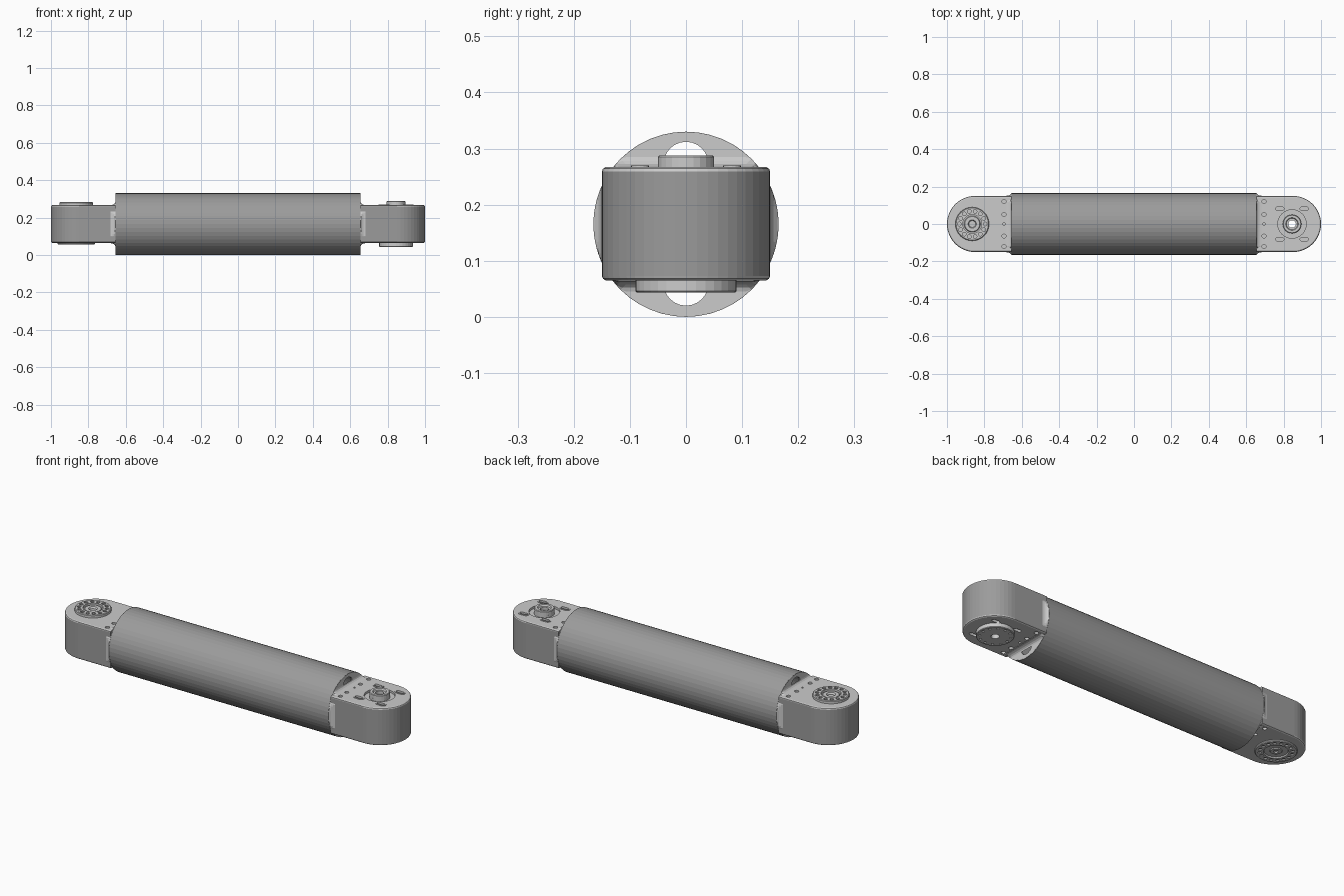
import bpy, bmesh
from math import pi, sin, cos

if "Cube" in bpy.data.objects:
    bpy.data.objects.remove(bpy.data.objects["Cube"])

CZ, R = 0.165, 0.165        # tube axis height and radius
TOP, BOT = 0.267, 0.065     # joint housing top and bottom
TAU = 2 * pi
dark = bpy.data.materials.new("dark_grey")
dark.diffuse_color = (.33, .33, .33, 1)
dark.use_nodes = True
dark.node_tree.nodes["Principled BSDF"].inputs["Base Color"].default_value = dark.diffuse_color
light = bpy.data.materials.new("light_grey")
light.diffuse_color = (.8, .8, .8, 1)
light.use_nodes = True
light.node_tree.nodes["Principled BSDF"].inputs["Base Color"].default_value = light.diffuse_color


def finish(bm, name):
    bmesh.ops.recalc_face_normals(bm, faces=bm.faces)
    me = bpy.data.meshes.new(name)
    bm.to_mesh(me)
    bm.free()
    ob = bpy.data.objects.new(name, me)
    bpy.context.collection.objects.link(ob)
    return ob


def loft(bm, loops, ring=False):
    rows = [[bm.verts.new(p) for p in l] for l in loops]
    n = len(rows[0])
    pairs = list(zip(rows, rows[1:])) + ([(rows[-1], rows[0])] if ring else [])
    for a, b in pairs:
        for i in range(n):
            bm.faces.new((a[i], a[(i + 1) % n], b[(i + 1) % n], b[i]))
    if not ring:
        bm.faces.new(rows[0])
        bm.faces.new(rows[-1])


def turn_z(bm, profile, cx, n=32):
    """Closed (radius, z) profile turned about a vertical axis."""
    loft(bm, [[(cx + r * cos(TAU * i / n), r * sin(TAU * i / n), z) for r, z in profile]
              for i in range(n)], ring=True)


def lathe(name, profile, cx, n=32):
    bm = bmesh.new()
    turn_z(bm, profile, cx, n)
    return finish(bm, name)


def circle_x(x, r, z=CZ, n=48):
    return [(x, r * cos(TAU * i / n), z + r * sin(TAU * i / n)) for i in range(n)]


def stadium(cx, cy, half, r, n=8):
    pts = [(half + r * cos(a), r * sin(a)) for a in [-pi / 2 + pi * i / n for i in range(n + 1)]]
    return [(cx + x, cy + y) for x, y in pts + [(-x, -y) for x, y in pts]]


def prism(bm, outline, z0, z1):
    loft(bm, [[(x, y, z) for x, y in outline] for z in (z0, z1)])


def disc(cx, cy, r, n=12):
    return [(cx + r * cos(TAU * i / n), cy + r * sin(TAU * i / n)) for i in range(n)]


def cut(ob, bm):
    cutter = finish(bm, "cutter")
    cutter.hide_render = True
    m = ob.modifiers.new("cut", 'BOOLEAN')
    m.operation, m.solver, m.object = 'DIFFERENCE', 'EXACT', cutter
    bpy.context.view_layer.objects.active = ob
    bpy.ops.object.modifier_apply(modifier=m.name)
    bpy.data.objects.remove(cutter)


def drill_ring(ob, cx, rad, r, count, z0, z1):
    bm = bmesh.new()
    for i in range(count):
        a = TAU * i / count
        prism(bm, disc(cx + rad * cos(a), rad * sin(a), r, 10), z0, z1)
    cut(ob, bm)


# main tube
bm = bmesh.new()
loft(bm, [circle_x(x, r) for x, r in ((-.654, R), (.654, R), (.654, .152), (-.654, .152))], ring=True)
finish(bm, "main_tube").data.materials.append(dark)

SLOTS = [(.845 + dx, y) for dx in (-.065, .065) for y in (-.082, .082)]

for s, side in ((-1, "left"), (1, "right")):
    # end plate with two round openings
    bm = bmesh.new()
    loft(bm, [circle_x(s * x, R - .001) for x in (.645, .655)])
    plate = finish(bm, side + "_end_plate")
    bm = bmesh.new()
    for z in (.272, .06):
        loft(bm, [circle_x(s * x, .04, z, 24) for x in (.6, .7)])
    cut(plate, bm)

    # flared collar blending housing into plate
    def section(x, d, n=96):
        pts = []
        for i in range(n):
            c, k = cos(TAU * i / n), sin(TAU * i / n)
            rad = min(R, (.15 + d) / max(abs(c), 1e-6), (.101 + d) / max(abs(k), 1e-6))
            pts.append((s * x, rad * c, CZ + rad * k))
        return pts
    bm = bmesh.new()
    loft(bm, [section(.655 + .028 * (1 - sin(t)), .001 + .018 * (1 - cos(t)))
              for t in [pi / 8 * j for j in range(5)]])
    finish(bm, side + "_collar")

    # rounded joint housing with softened rims
    def outline(r):
        half = [(.85 + r * cos(a), r * sin(a)) for a in [-pi / 2 + pi * i / 24 for i in range(25)]]
        return [(s * x, y) for x, y in half + [(.656, r), (.656, -r)]]
    bm = bmesh.new()
    loft(bm, [[(x, y, z) for x, y in outline(r)] for r, z in
              ((.143, BOT), (.148, BOT + .003), (.15, BOT + .008),
               (.15, TOP - .008), (.148, TOP - .003), (.143, TOP))])
    housing = finish(bm, side + "_joint_housing")

    # bolt holes beside the tube, slots and bore on the right
    bm = bmesh.new()
    for y in (-.12, -.065, 0, .05, .12):
        for z in (TOP, BOT):
            prism(bm, disc(s * .695, y, .011 if y else .006), z - .014, z + .014)
    if s > 0:
        for x, y in SLOTS:
            for z in (TOP, BOT):
                prism(bm, stadium(x, y, .013, .009), z - .02, z + .02)
        prism(bm, disc(.845, 0, .02, 24), 0, .4)
    cut(housing, bm)
    if s > 0:
        # round groove about the hub
        bm = bmesh.new()
        turn_z(bm, [(.05, TOP - .012), (.076, TOP - .012), (.076, TOP + .01), (.05, TOP + .01)], .845)
        cut(housing, bm)

    # dark side walls, light top and bottom
    housing.data.materials.clear()
    housing.data.materials.append(light)
    housing.data.materials.append(dark)
    for p in housing.data.polygons:
        p.material_index = int(abs(p.normal.z) < .5 and p.area > .001)

# raised rims round the slots
bm = bmesh.new()
for x, y in SLOTS:
    loops = [[(px, py, z) for px, py in stadium(x, y, .013, r)] for r, z in
             ((.009, TOP - .004), (.009, TOP + .003), (.016, TOP + .003), (.016, TOP - .004))]
    loft(bm, loops, ring=True)
finish(bm, "slot_rims")

# left upper bearing ring with bolt holes and stepped centre
L = -.865
ob = lathe("left_upper_bearing", [(.09, .262), (.09, .279), (.086, .282), (.05, .282), (.05, .27),
                                  (.044, .27), (.04, .277), (.022, .277), (.018, .27), (.018, .262)], L)
drill_ring(ob, L, .069, .01, 14, .271, .3)

# left lower bearing ring
ob = lathe("left_lower_bearing", [(.1, .07), (.1, .06), (.097, .056), (.06, .056), (.056, .062),
                                  (.03, .062), (.026, .058), (.012, .058), (.012, .07)], L)
drill_ring(ob, L, .078, .009, 16, .03, .063)

# right upper hub
lathe("right_upper_hub", [(.05, .25), (.05, .285), (.047, .288), (.034, .288),
                          (.03, .28), (.02, .28), (.02, .25)], .845, 24)

# right lower flange
ob = lathe("right_lower_flange", [(.09, .07), (.09, .046), (.087, .043), (.02, .043), (.02, .07)], .845)
drill_ring(ob, .845, .073, .006, 12, .03, .052)
